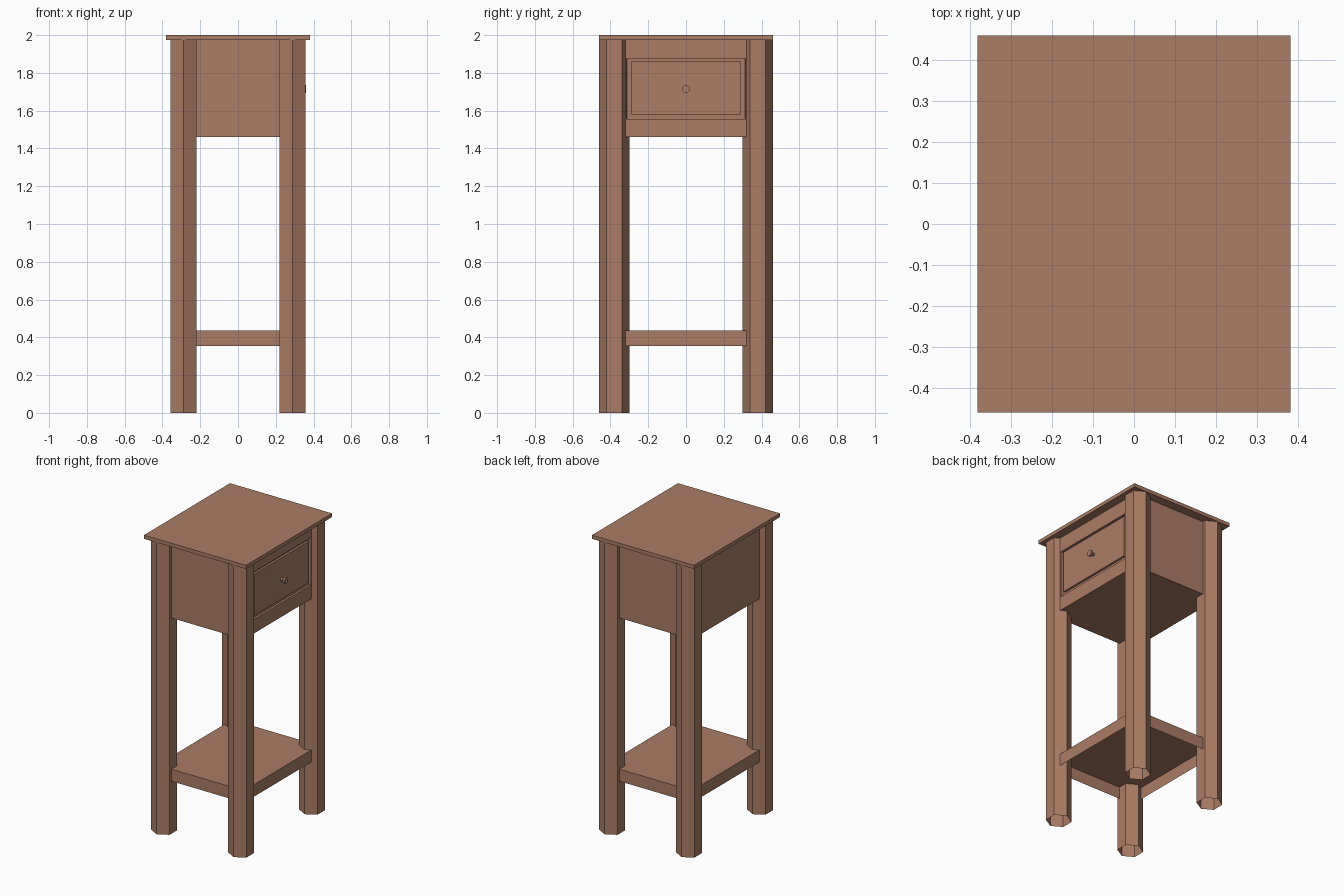
import bpy, bmesh, math

if "Cube" in bpy.data.objects:
    bpy.data.objects.remove(bpy.data.objects["Cube"])

wood = bpy.data.materials.new("warm brown wood")
wood.diffuse_color = (0.402, 0.202, 0.127, 1)
wood.use_nodes = True
wood.node_tree.nodes["Principled BSDF"].inputs["Base Color"].default_value = wood.diffuse_color

X, Y = 0.325, 0.40          # half size of cabinet body and shelf
LX, LY, R = 0.288, 0.38, 0.08   # leg centres and radius
UNDER = 1.975               # underside of the table top


def finish(name, bm):
    bmesh.ops.recalc_face_normals(bm, faces=bm.faces)
    me = bpy.data.meshes.new(name)
    bm.to_mesh(me)
    bm.free()
    me.materials.append(wood)
    ob = bpy.data.objects.new(name, me)
    bpy.context.collection.objects.link(ob)
    return ob


def box(name, hx, hy, z0, z1, skip=None):
    """Box centred on the z axis; skip(normal) removes faces."""
    bm = bmesh.new()
    bmesh.ops.create_cube(bm, size=1)
    for v in bm.verts:
        v.co = (v.co.x * 2 * hx, v.co.y * 2 * hy, z0 + (v.co.z + 0.5) * (z1 - z0))
    bm.normal_update()
    if skip:
        bmesh.ops.delete(bm, geom=[f for f in bm.faces if skip(f.normal)], context='FACES')
    return finish(name, bm)


def loft(name, rings, cap_start=False, cap_end=False):
    """Skin a sequence of closed point rings."""
    bm = bmesh.new()
    vs = [[bm.verts.new(p) for p in ring] for ring in rings]
    for a, b in zip(vs, vs[1:]):
        n = len(a)
        for i in range(n):
            bm.faces.new((a[i], a[(i + 1) % n], b[(i + 1) % n], b[i]))
    if cap_start:
        bm.faces.new(vs[0])
    if cap_end:
        bm.faces.new(vs[-1])
    return finish(name, bm)


# table top
box("table_top", 0.382, 0.46, UNDER, 2.0)

# hexagonal hollow legs, open at the foot
for sx, side in ((-1, "left"), (1, "right")):
    for sy, end in ((-1, "front"), (1, "back")):
        rings = [[(sx * LX + R * math.sin(i * math.pi / 3),
                   sy * LY + R * math.cos(i * math.pi / 3), z) for i in range(6)]
                 for z in (0, UNDER)]
        loft(f"{end}_{side}_leg", rings)

# cabinet body, drawer side left open for the drawer panel
box("cabinet_body", X, Y, 1.46, UNDER, skip=lambda n: n.x > 0.9)

# drawer side with a groove around the drawer front
def rect(x, hy, z0, z1):
    return [(x, -hy, z0), (x, hy, z0), (x, hy, z1), (x, -hy, z1)]

G = 0.015
loft("drawer_panel", [rect(X, Y, 1.46, UNDER),
                      rect(X, 0.315, 1.555, 1.875),
                      rect(X - G, 0.315, 1.555, 1.875),
                      rect(X - G, 0.29, 1.58, 1.86),
                      rect(X, 0.29, 1.58, 1.86)], cap_end=True)

# drawer knob
loft("drawer_knob", [[(x, r * math.cos(a * math.pi / 6), 1.715 + r * math.sin(a * math.pi / 6))
                      for a in range(12)]
                     for x, r in ((X, 0.011), (X + 0.012, 0.011), (X + 0.024, 0.021), (X + 0.036, 0.021))],
     cap_end=True)

# lower shelf, open underneath
box("lower_shelf", X, Y, 0.355, 0.437, skip=lambda n: n.z < -0.9)
